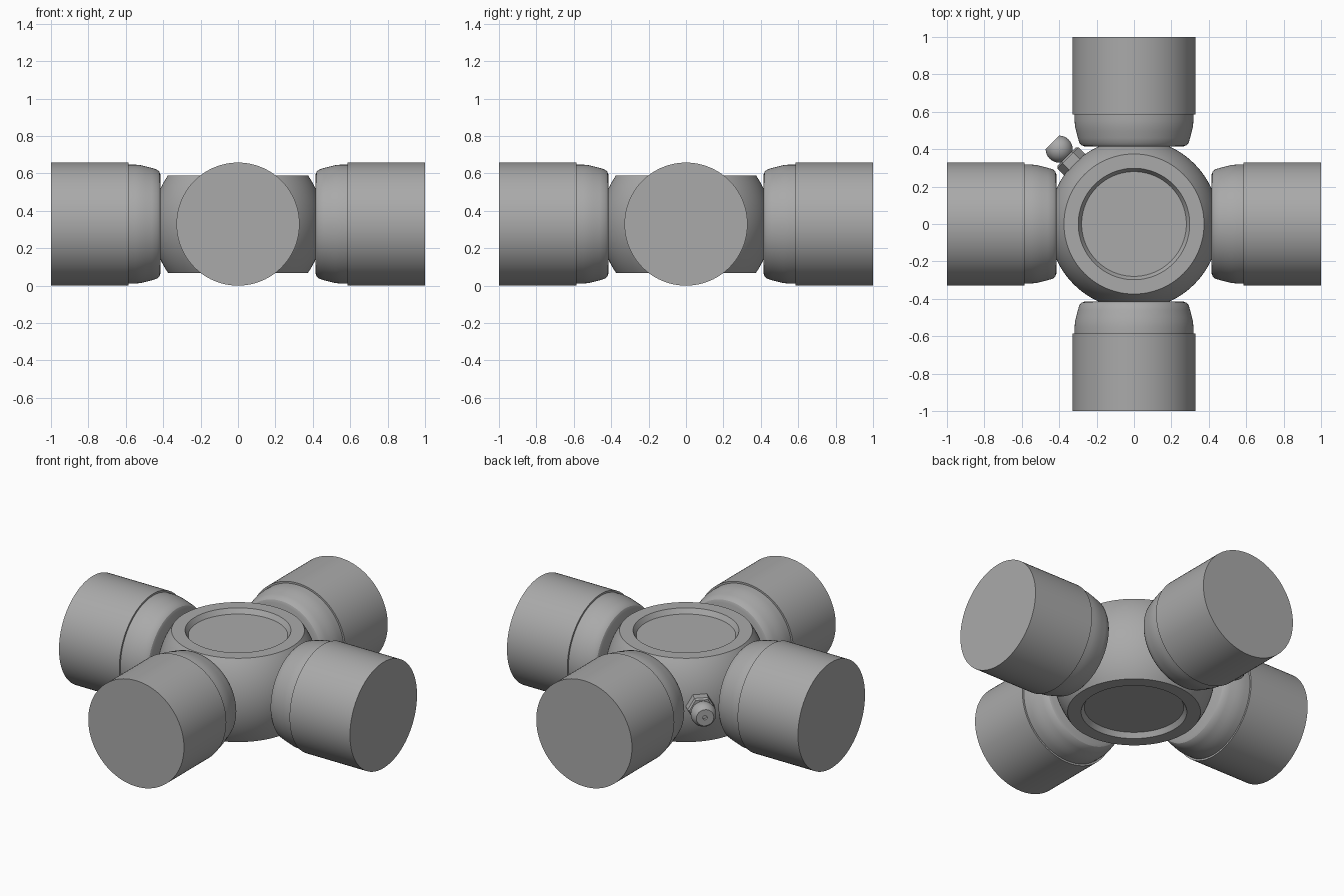
import bpy, bmesh, math
from mathutils import Matrix, Vector

cube = bpy.data.objects.get("Cube")
if cube:
    bpy.data.objects.remove(cube)

steel = bpy.data.materials.new("grey steel")
steel.use_nodes = True
GREY = (0.4, 0.4, 0.4, 1)
steel.diffuse_color = GREY
steel.node_tree.nodes["Principled BSDF"].inputs["Base Color"].default_value = GREY

R = 0.329                      # cap radius, also the height of the centre
CENTRE = Vector((0, 0, R))


def lathe(name, profile, axis, sides=96):
    """Revolve (radius, distance) points around an axis through the centre."""
    bm = bmesh.new()
    turn = Vector(axis).to_track_quat('Z', 'Y').to_matrix().to_4x4()
    rings = []
    for r, h in profile:
        n = sides if r > 0 else 1
        rings.append([bm.verts.new((r * math.cos(math.tau * i / sides),
                                    r * math.sin(math.tau * i / sides), h))
                      for i in range(n)])
    for a, b in zip(rings, rings[1:]):
        for i in range(sides):
            j = (i + 1) % sides
            quad = [a[i % len(a)], a[j % len(a)], b[j % len(b)], b[i % len(b)]]
            bm.faces.new(list(dict.fromkeys(quad)))
    bmesh.ops.recalc_face_normals(bm, faces=bm.faces)
    bm.transform(Matrix.Translation(CENTRE) @ turn)
    mesh = bpy.data.meshes.new(name)
    bm.to_mesh(mesh)
    bm.free()
    mesh.materials.append(steel)
    obj = bpy.data.objects.new(name, mesh)
    bpy.context.collection.objects.link(obj)
    bpy.ops.object.select_all(action='DESELECT')
    obj.select_set(True)
    bpy.context.view_layer.objects.active = obj
    bpy.ops.object.shade_smooth_by_angle(angle=math.radians(28))
    return obj


def arc(radius, centre, start, end, steps):
    """Circle arc in the profile, angles measured from the axis' equator."""
    angles = [math.radians(start + (end - start) * i / steps) for i in range(steps + 1)]
    return [(radius * math.cos(a), centre + radius * math.sin(a)) for a in angles]


# Hub: sphere cut flat above and below, with a shallow round recess on each side
dish = [(0, 0.23), (0.28, 0.23), (0.298, 0.26)]
hub = [(r, -h) for r, h in dish] + arc(0.456, 0, -34.8, 34.8, 24) + dish[::-1]
lathe("hub", hub, (0, 0, 1))

# Four bearing caps with a rounded seal collar at the inner end
cap = [(0, 0.415), (0.265, 0.415), (0.281, 0.421), (0.292, 0.434), (0.3, 0.46),
       (0.309, 0.495), (0.315, 0.52), (0.318, 0.55), (0.318, 0.585),
       (R, 0.585), (R, 1), (0, 1)]
for side, axis in {"right": (-1, 0, 0), "left": (1, 0, 0),
                   "front": (0, -1, 0), "back": (0, 1, 0)}.items():
    lathe(side + "_bearing_cap", cap, axis)

# Grease nipple between the back and right caps
out = (-1, 1, 0)
lathe("nipple_hex", [(0, 0.42), (0.08, 0.42), (0.08, 0.5), (0.07, 0.51), (0, 0.51)], out, 6)
head = [(0, 0.48), (0.045, 0.48)] + arc(0.072, 0.566, -51, 46, 14)
head += [(0.013, 0.618), (0.013, 0.6), (0, 0.6)]
lathe("nipple_head", head, out, 32)
